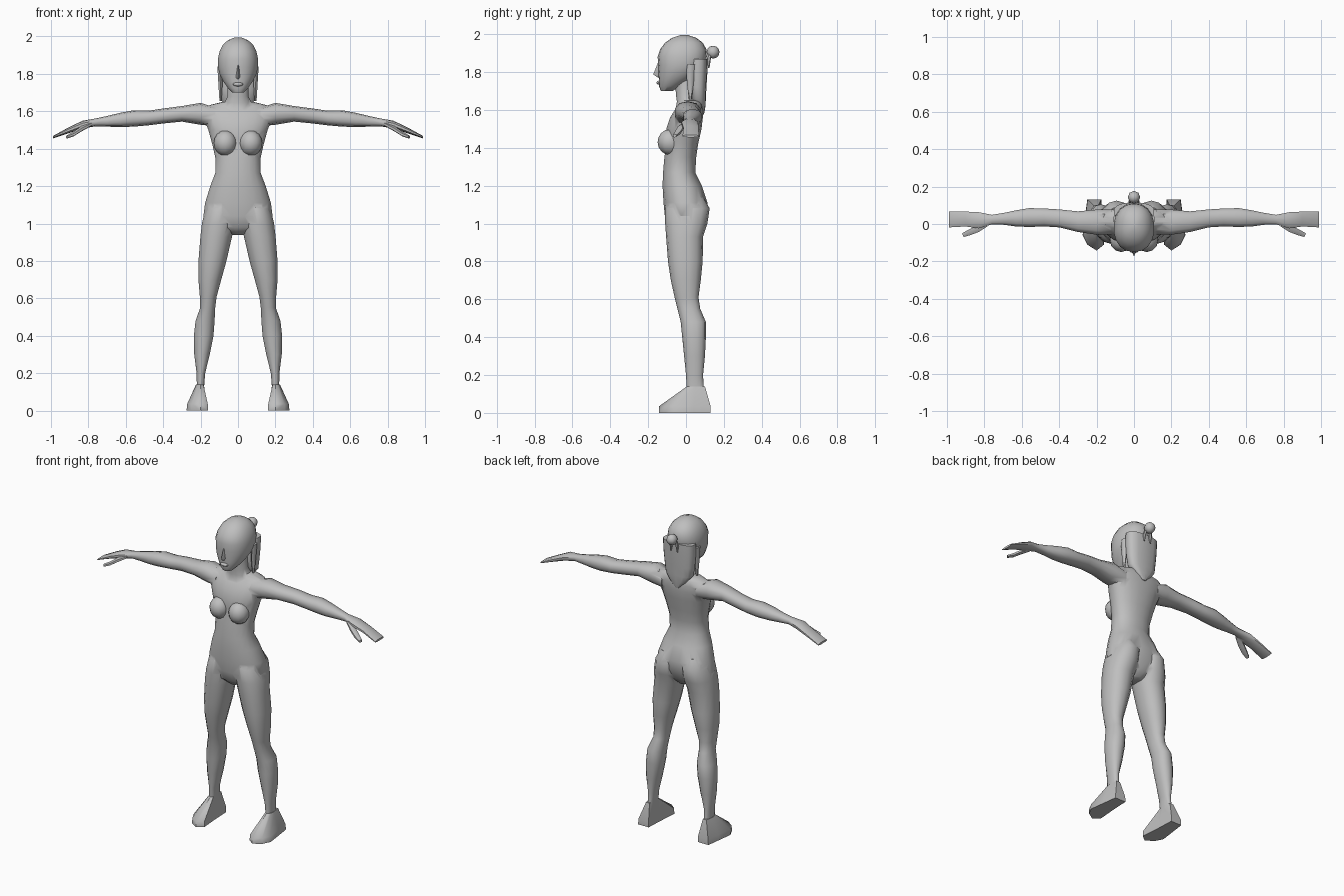
import bpy, bmesh, math
from mathutils import Vector

grey = bpy.data.materials.new("plain grey")
grey.diffuse_color = (0.52, 0.52, 0.52, 1)


def loft(name, rings):
    """Skin a list of equal-length point rings and cap both ends."""
    bm = bmesh.new()
    loops = [[bm.verts.new(p) for p in r] for r in rings]
    n = len(loops[0])
    for a, b in zip(loops, loops[1:]):
        for i in range(n):
            bm.faces.new((a[i], a[(i + 1) % n], b[(i + 1) % n], b[i]))
    bm.faces.new(loops[0])
    bm.faces.new(loops[-1])
    bmesh.ops.recalc_face_normals(bm, faces=bm.faces)
    return finish(name, bm)


def finish(name, bm):
    me = bpy.data.meshes.new(name)
    bm.to_mesh(me)
    bm.free()
    ob = bpy.data.objects.new(name, me)
    me.materials.append(grey)
    bpy.context.collection.objects.link(ob)
    return ob


def oval(n, p):
    """Unit superellipse points."""
    pts = []
    for i in range(n):
        t = 2 * math.pi * (i + 0.5) / n
        c, s = math.cos(t), math.sin(t)
        pts.append((math.copysign(abs(c) ** p, c), math.copysign(abs(s) ** p, s)))
    return pts


def upright(rows, n=16, p=0.9):
    """Rows of (z, x0, x1, y front, y back)."""
    return [[((a + b) / 2 + u * (b - a) / 2, (f + k) / 2 + v * (k - f) / 2, z)
             for u, v in oval(n, p)] for z, a, b, f, k in rows]


def sideways(rows, s, n=10, p=0.85):
    """Rows of (x, y0, y1, z0, z1)."""
    return [[(s * x, (a + b) / 2 + u * (b - a) / 2, (c + d) / 2 + v * (d - c) / 2)
             for u, v in oval(n, p)] for x, a, b, c, d in rows]


def ball(name, center, radii, seg=12, rows=8):
    bm = bmesh.new()
    bmesh.ops.create_uvsphere(bm, u_segments=seg, v_segments=rows, radius=1)
    for v in bm.verts:
        v.co = Vector(c + q * r for c, q, r in zip(center, v.co, radii))
    return finish(name, bm)


def sym(rows):
    return [(z, -w, w, f, k) for z, w, f, k in rows]


# Torso
torso = loft("body", upright(sym([
    (0.94, 0.035, -0.06, 0.05), (0.98, 0.12, -0.10, 0.08), (1.04, 0.187, -0.113, 0.105),
    (1.11, 0.178, -0.12, 0.115), (1.2, 0.15, -0.125, 0.085), (1.27, 0.123, -0.122, 0.05),
    (1.35, 0.122, -0.115, 0.055), (1.42, 0.138, -0.105, 0.065), (1.5, 0.16, -0.105, 0.083),
    (1.56, 0.185, -0.085, 0.09), (1.6, 0.19, -0.06, 0.09), (1.63, 0.165, -0.035, 0.085),
    (1.65, 0.085, -0.03, 0.075)]), 20))
parts = []

# Neck
parts.append(loft("neck", upright(sym([
    (1.58, 0.09, -0.06, 0.08), (1.645, 0.075, -0.05, 0.07), (1.68, 0.058, -0.055, 0.06),
    (1.78, 0.055, -0.06, 0.06)]), 12)))

foot = [(0.16, -0.11), (0.2, -0.142), (0.25, -0.11), (0.275, -0.06),
        (0.262, 0.04), (0.25, 0.13), (0.175, 0.13), (0.17, 0.02)]
ankle = [(0.185, 0.015), (0.2, 0.005), (0.212, 0.005), (0.22, 0.02),
         (0.224, 0.05), (0.215, 0.1), (0.19, 0.1), (0.182, 0.05)]

for side, s in (("left", 1), ("right", -1)):
    # Leg with hip and buttock
    leg = upright([
        (1.14, 0.05, 0.14, -0.07, 0.09), (1.08, 0.012, 0.175, -0.11, 0.125),
        (1.0, 0.012, 0.195, -0.11, 0.113), (0.93, 0.03, 0.203, -0.105, 0.09),
        (0.8, 0.06, 0.213, -0.095, 0.088), (0.7, 0.088, 0.213, -0.08, 0.078),
        (0.61, 0.113, 0.205, -0.06, 0.066), (0.55, 0.121, 0.203, -0.045, 0.075),
        (0.48, 0.124, 0.228, -0.028, 0.105), (0.4, 0.13, 0.237, -0.02, 0.105),
        (0.3, 0.15, 0.235, -0.01, 0.1), (0.2, 0.175, 0.222, 0.0, 0.09),
        (0.11, 0.182, 0.22, 0.005, 0.095)], 14)
    parts.append(loft(side + "_leg", [[(s * x, y, z) for x, y, z in r] for r in leg]))
    # Foot
    parts.append(loft(side + "_foot", [
        [(s * x, y, 0) for x, y in foot],
        [(s * (x * 0.96 + 0.008), y, 0.035) for x, y in foot],
        [(s * x, y, 0.14) for x, y in ankle]]))
    # Arm and palm
    parts.append(loft(side + "_arm", sideways([
        (0.12, -0.06, 0.08, 0.0 + 1.52, 1.62), (0.2, -0.06, 0.08, 1.528, 1.645),
        (0.3, -0.045, 0.07, 1.545, 1.628), (0.4, -0.02, 0.08, 1.535, 1.615),
        (0.48, -0.015, 0.085, 1.525, 1.603), (0.56, -0.018, 0.087, 1.518, 1.605),
        (0.63, -0.015, 0.075, 1.516, 1.592), (0.7, -0.005, 0.06, 1.518, 1.575),
        (0.76, -0.003, 0.05, 1.52, 1.562), (0.83, -0.025, 0.065, 1.508, 1.55),
        (0.9, -0.015, 0.068, 1.485, 1.517), (0.99, -0.02, 0.07, 1.455, 1.468)], s)))
    # Thumb
    thumb = [(0.79, 0.0, 0.015, 1.53), (0.84, -0.028, 0.018, 1.505),
             (0.88, -0.045, 0.016, 1.478), (0.915, -0.06, 0.011, 1.463)]
    parts.append(loft(side + "_thumb", [
        [(s * (x + 0.5 * r * u), y + r * u, z + 0.8 * r * v) for u, v in oval(6, 1)]
        for x, y, r, z in thumb]))
    # Breast
    parts.append(ball(side + "_breast", (s * 0.068, -0.085, 1.43), (0.062, 0.065, 0.068)))

# Merge the limbs into one skin
bpy.context.view_layer.objects.active = torso
for part in parts:
    mod = torso.modifiers.new("union", "BOOLEAN")
    mod.operation, mod.solver, mod.object = "UNION", "EXACT", part
    bpy.ops.object.modifier_apply(modifier=mod.name)
    bpy.data.objects.remove(part)

# Head
loft("head", upright(sym([
    (1.7, 0.03, -0.132, -0.07), (1.725, 0.055, -0.143, -0.03), (1.76, 0.08, -0.143, 0.03),
    (1.8, 0.1, -0.148, 0.08), (1.835, 0.108, -0.146, 0.1), (1.88, 0.109, -0.15, 0.11),
    (1.92, 0.1, -0.137, 0.108), (1.955, 0.082, -0.11, 0.088), (1.98, 0.055, -0.075, 0.055),
    (1.995, 0.018, -0.03, 0.01)]), 18))

# Nose and lips
loft("nose", [[(-0.006, -0.14, 1.85), (0.006, -0.14, 1.85), (0, -0.148, 1.85)],
              [(-0.016, -0.135, 1.785), (0.016, -0.135, 1.785), (0, -0.173, 1.787)],
              [(-0.01, -0.135, 1.772), (0.01, -0.135, 1.772), (0, -0.15, 1.772)]])
ball("lips", (0, -0.14, 1.744), (0.028, 0.016, 0.011), 8, 6)

# Long hair down the back of the neck
loft("hair", upright(sym([
    (1.87, 0.108, 0.02, 0.114), (1.8, 0.107, 0.015, 0.113), (1.72, 0.1, 0.018, 0.108),
    (1.66, 0.092, 0.025, 0.105), (1.62, 0.06, 0.05, 0.103), (1.575, 0.01, 0.08, 0.095)]), 14, 0.75))
for side, s in (("left", 1), ("right", -1)):
    # Loose strand beside the neck
    loft(side + "_strand", upright([(1.84, s * 0.085, s * 0.112, 0.0, 0.05),
                                    (1.74, s * 0.082, s * 0.106, 0.005, 0.04),
                                    (1.655, s * 0.088, s * 0.1, 0.015, 0.03)], 6))

# Bun with loose ends
ball("hair_bun", (0, 0.143, 1.905), (0.033, 0.034, 0.034), 8, 6)
for s in (1, -1):
    loft("bun_end", upright([(1.895, s * 0.005, s * 0.02, 0.115, 0.135),
                             (1.86, s * 0.012, s * 0.03, 0.11, 0.13),
                             (1.82, s * 0.02, s * 0.026, 0.118, 0.124)], 6))

# Smooth shading with sharp creases kept
bpy.ops.object.select_all(action="SELECT")
bpy.context.view_layer.objects.active = torso
bpy.ops.object.shade_smooth_by_angle(angle=math.radians(50))
